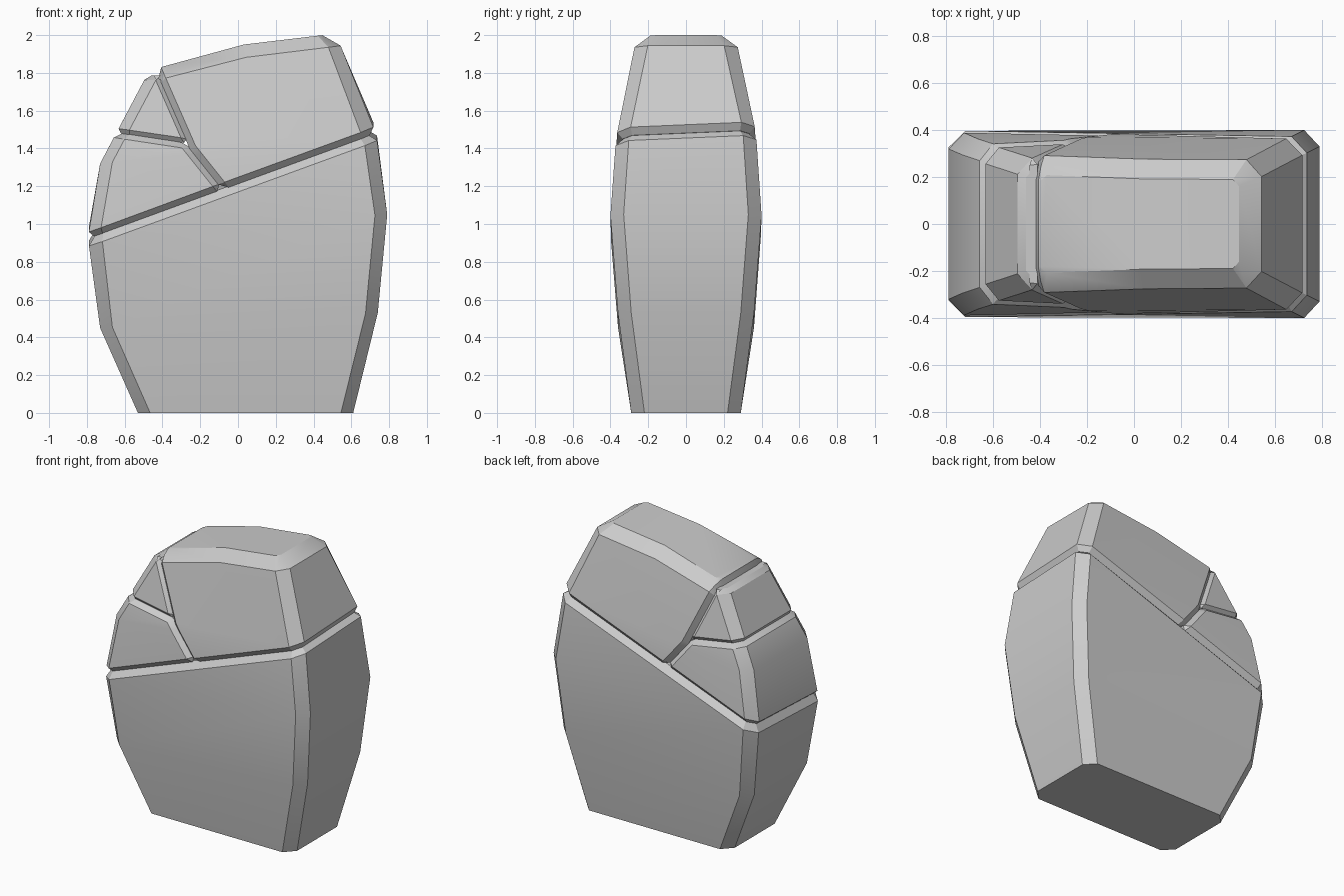
import bpy, bmesh, math
from mathutils import Vector

if "Cube" in bpy.data.objects:
    bpy.data.objects.remove(bpy.data.objects["Cube"])

# Rings of the whole boulder: left x, left z, right x, right z, half depth
RINGS = [(-.53, 0, .61, 0, .29), (-.73, .45, .74, .53, .36), (-.795, .95, .79, 1.05, .40),
         (-.73, 1.32, .73, 1.50, .37), (-.36, 2.02, .49, 2.07, .245)]
CX, CY = .065, .07  # corner chamfer


def boulder():
    bm = bmesh.new()
    rings = []
    for xl, zl, xr, zr, d in RINGS:
        outline = [(xl + CX, -d), (xr - CX, -d), (xr, -d + CY), (xr, d - CY),
                   (xr - CX, d), (xl + CX, d), (xl, d - CY), (xl, -d + CY)]
        rings.append([bm.verts.new((x, y, zl + (zr - zl) * (x - xl) / (xr - xl)))
                      for x, y in outline])
    for a, b in zip(rings, rings[1:]):
        for i in range(8):
            j = (i + 1) % 8
            bm.faces.new((a[i], a[j], b[j], b[i]))
    bm.faces.new(rings[0][::-1])
    bm.faces.new(rings[-1])
    return bm


def plane(x0, z0, x1, z1, tilt=0):
    """Plane through a front-view line; the side left of its direction is removed."""
    n = Vector((-(z1 - z0), 0, x1 - x0)).normalized()
    n.y = -tilt
    return Vector((x0, 0, z0)), n.normalized()


def flip(p):
    return p[0] - p[1] * .006, -p[1]


def piece(name, groups, depth=1.0):
    """Cut the boulder by groups of planes, chamfering each group's rim."""
    bm = boulder()
    for width, planes in groups:
        for co, no in planes:
            # pull ring corners that almost touch the long crack onto it
            snap = .05 if abs(no.y) > .001 else 1e-5
            for v in bm.verts:
                gap = (v.co - co).dot(no)
                if abs(gap) < snap:
                    v.co.z -= gap / no.z if abs(no.z) > .3 else 0
            res = bmesh.ops.bisect_plane(bm, geom=bm.verts[:] + bm.edges[:] + bm.faces[:],
                                         dist=1e-5, plane_co=co, plane_no=no, clear_outer=True)
            rim = [e for e in bm.edges if e.is_boundary]
            bmesh.ops.holes_fill(bm, edges=rim, sides=0)
        bm.normal_update()
        edges = set()
        for co, no in planes:
            for f in bm.faces:
                if all(abs((v.co - co).dot(no)) < 1e-4 for v in f.verts):
                    edges.update(e for e in f.edges
                                 if len(e.link_faces) == 2 and e.calc_face_angle(0) > .45)
        bmesh.ops.bevel(bm, geom=list(edges), offset=width, offset_type='OFFSET',
                        segments=1, profile=.5, affect='EDGES', clamp_overlap=False)
    for v in bm.verts:
        v.co.y *= depth
    bmesh.ops.recalc_face_normals(bm, faces=bm.faces)
    me = bpy.data.meshes.new(name)
    bm.to_mesh(me)
    bm.free()
    me.shade_smooth()
    me.set_sharp_from_angle(angle=math.radians(27))
    bpy.context.collection.objects.link(bpy.data.objects.new(name, me))


# Cracks: long diagonal, the two-part steep one, and the small shard's underside
main = plane(-.79, .945, .73, 1.50, .04)
steep_low = plane(-.25, 1.40, -.09, 1.20)
steep_high = plane(-.43, 1.81, -.25, 1.40)
shard_line = plane(-.65, 1.49, -.28, 1.435)
top_a, top_b = plane(-.41, 1.83, .03, 1.95), plane(.03, 1.95, .45, 2.0)

piece("base_rock", [(.045, [main])])
piece("upper_block", [(.07, [top_a, top_b]),
                      (.035, [flip(main), flip(steep_low), flip(steep_high)])])
piece("left_chunk", [(.035, [flip(main), steep_low, shard_line])], .98)
piece("shard", [(.025, [flip(shard_line), steep_high, plane(-.6, 1.785, -.3, 1.785)])], .96)
